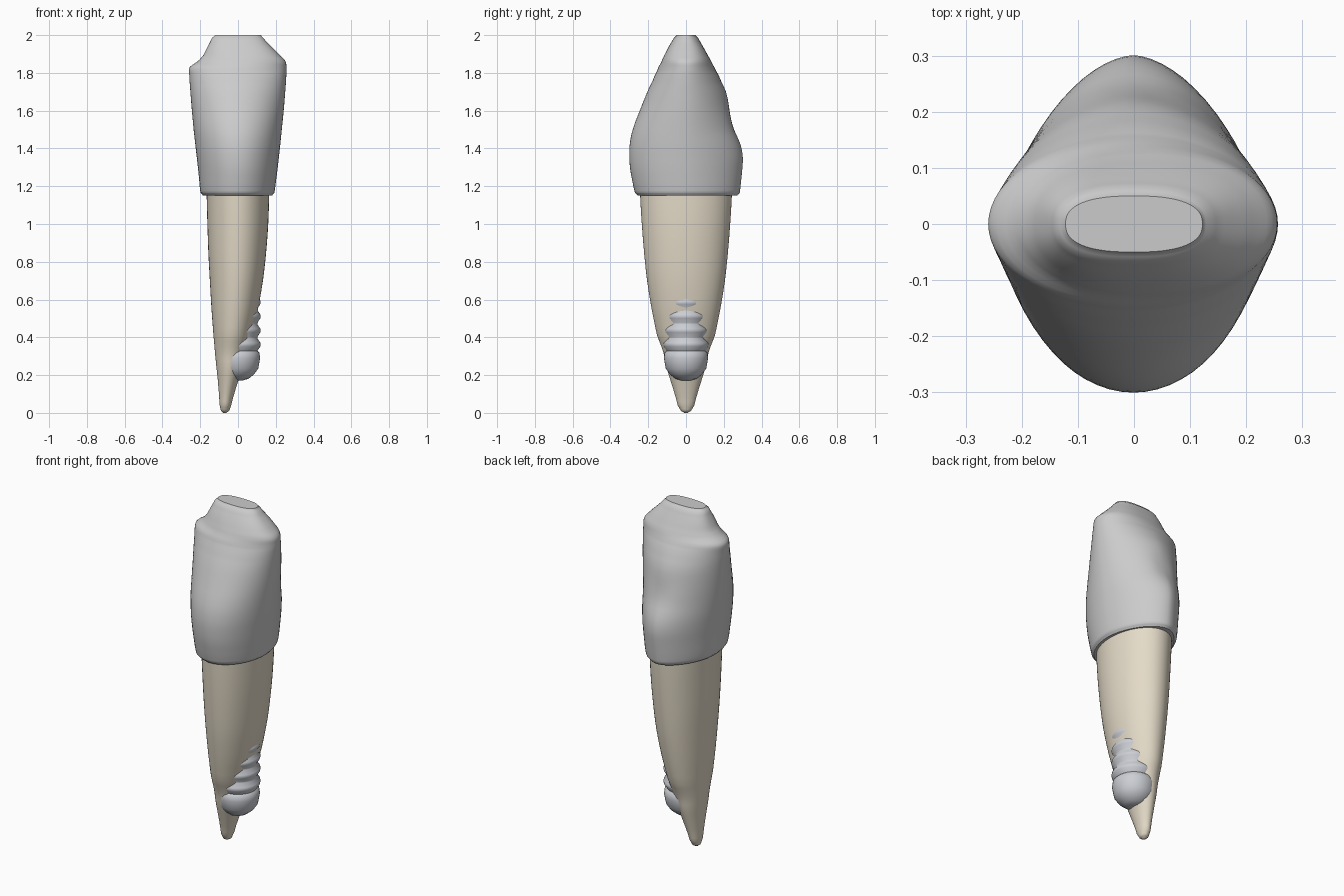
import bpy, bmesh, math

if "Cube" in bpy.data.objects:
    bpy.data.objects.remove(bpy.data.objects["Cube"])

SEG = 64


def material(name, rgb):
    m = bpy.data.materials.new(name)
    m.diffuse_color = (*rgb, 1)
    m.use_nodes = True
    m.node_tree.nodes["Principled BSDF"].inputs["Base Color"].default_value = m.diffuse_color
    return m


def power(v, e):
    return math.copysign(abs(v) ** e, v)


def section(xl, xr, yf, yb, pf=2.0, pb=2.0):
    """Closed outline with its own left, right, front and back reach."""
    pts = []
    for i in range(SEG):
        a = 2 * math.pi * i / SEG
        c, s = math.cos(a), math.sin(a)
        p = pb if s > 0 else pf
        cx, hw = (xr - xl) / 2, (xr + xl) / 2
        pts.append((cx + hw * power(c, 2 / p), (yb if s > 0 else yf) * power(s, 2 / p)))
    return pts


def smooth_rows(rows, n):
    """Catmull-Rom interpolation between profile rows."""
    out = []
    for i in range(len(rows) - 1):
        a, b, c, d = (rows[max(0, min(len(rows) - 1, i + k))] for k in (-1, 0, 1, 2))
        for j in range(n):
            t = j / n
            row = []
            for p, q, r, s in zip(a, b, c, d):
                row.append(q + 0.5 * t * (r - p + t * (2 * p - 5 * q + 4 * r - s
                                                       + t * (3 * (q - r) + s - p))))
            row[0] = b[0] + t * (c[0] - b[0])
            out.append(row)
    return out + [rows[-1]]


def loft(name, rows, mat, angle=40, warp=None):
    bm = bmesh.new()
    rings = []
    for z, *dims in rows:
        ring = []
        for x, y in section(*dims):
            if warp:
                y = warp(x, y, z)
            ring.append(bm.verts.new((x, y, z)))
        rings.append(ring)
    for lo, hi in zip(rings, rings[1:]):
        for i in range(SEG):
            j = (i + 1) % SEG
            bm.faces.new((lo[i], lo[j], hi[j], hi[i]))
    bm.faces.new(rings[0][::-1])
    bm.faces.new(rings[-1])
    bmesh.ops.recalc_face_normals(bm, faces=bm.faces)
    me = bpy.data.meshes.new(name)
    bm.to_mesh(me)
    bm.free()
    ob = bpy.data.objects.new(name, me)
    bpy.context.collection.objects.link(ob)
    me.materials.append(mat)
    bpy.ops.object.select_all(action='DESELECT')
    ob.select_set(True)
    bpy.context.view_layer.objects.active = ob
    bpy.ops.object.shade_smooth_by_angle(angle=math.radians(angle))
    return ob


enamel = material("enamel", (0.88, 0.88, 0.86))
dentine = material("dentine", (0.78, 0.71, 0.58))
metal = material("metal", (0.60, 0.62, 0.66))

# Crown: z, left, right, front, back, front and back roundness
crown_rows = [
    (1.150, .185, .180, .255, .270, 2, 1.75),
    (1.165, .198, .192, .270, .284, 2, 1.75),
    (1.200, .203, .198, .279, .289, 2, 1.75),
    (1.280, .210, .208, .294, .297, 2, 1.72),
    (1.350, .218, .216, .300, .301, 2, 1.70),
    (1.420, .226, .224, .298, .291, 2, 1.70),
    (1.500, .235, .232, .282, .265, 2, 1.70),
    (1.600, .244, .242, .245, .237, 2, 1.75),
    (1.700, .252, .250, .205, .212, 2, 1.8),
    (1.790, .258, .256, .164, .172, 2, 1.9),
    (1.830, .256, .256, .146, .150, 2, 2),
    (1.860, .215, .252, .130, .134, 2.1, 2.1),
    (1.890, .186, .225, .116, .117, 2.3, 2.3),
    (1.940, .160, .176, .091, .090, 2.5, 2.5),
    (1.985, .138, .135, .065, .065, 2.5, 2.5),
    (2.000, .122, .122, .050, .050, 2.5, 2.5),
]


# Shallow hollow on the back of the crown
def hollow(x, y, z):
    if y <= 0:
        return y
    return y - 0.012 * math.exp(-(x / .06) ** 2 - ((z - 1.53) / .09) ** 2)


loft("crown", smooth_rows(crown_rows, 3), enamel, warp=hollow)

# Root: z, left, right, half depth
root_rows = [
    (0.000, .078, -.062, .010), (0.010, .090, -.047, .026),
    (0.040, .097, -.036, .044), (0.100, .101, -.020, .060),
    (0.185, .108, .006, .086), (0.250, .115, .027, .105),
    (0.320, .122, .048, .120), (0.410, .130, .073, .153),
    (0.545, .140, .105, .181), (0.700, .149, .132, .206),
    (0.850, .157, .149, .222), (1.000, .162, .160, .234),
    (1.160, .166, .165, .243),
]
loft("root", smooth_rows([(z, l, r, y, y) for z, l, r, y in root_rows], 3), dentine)

# Screw: blunt tip and stacked thread ridges
profile = [(.172, .025), (.180, .055), (.205, .086), (.235, .107), (.290, .117), (.318, .113)]
for k in range(8):
    z = .328 + k * .0745
    profile += [(z, .103), (z + .024, .118), (z + .034, .120), (z + .044, .118), (z + .066, .103)]
loft("implant_screw", [(z, r, r, r, r) for z, r in profile], metal, angle=50)
